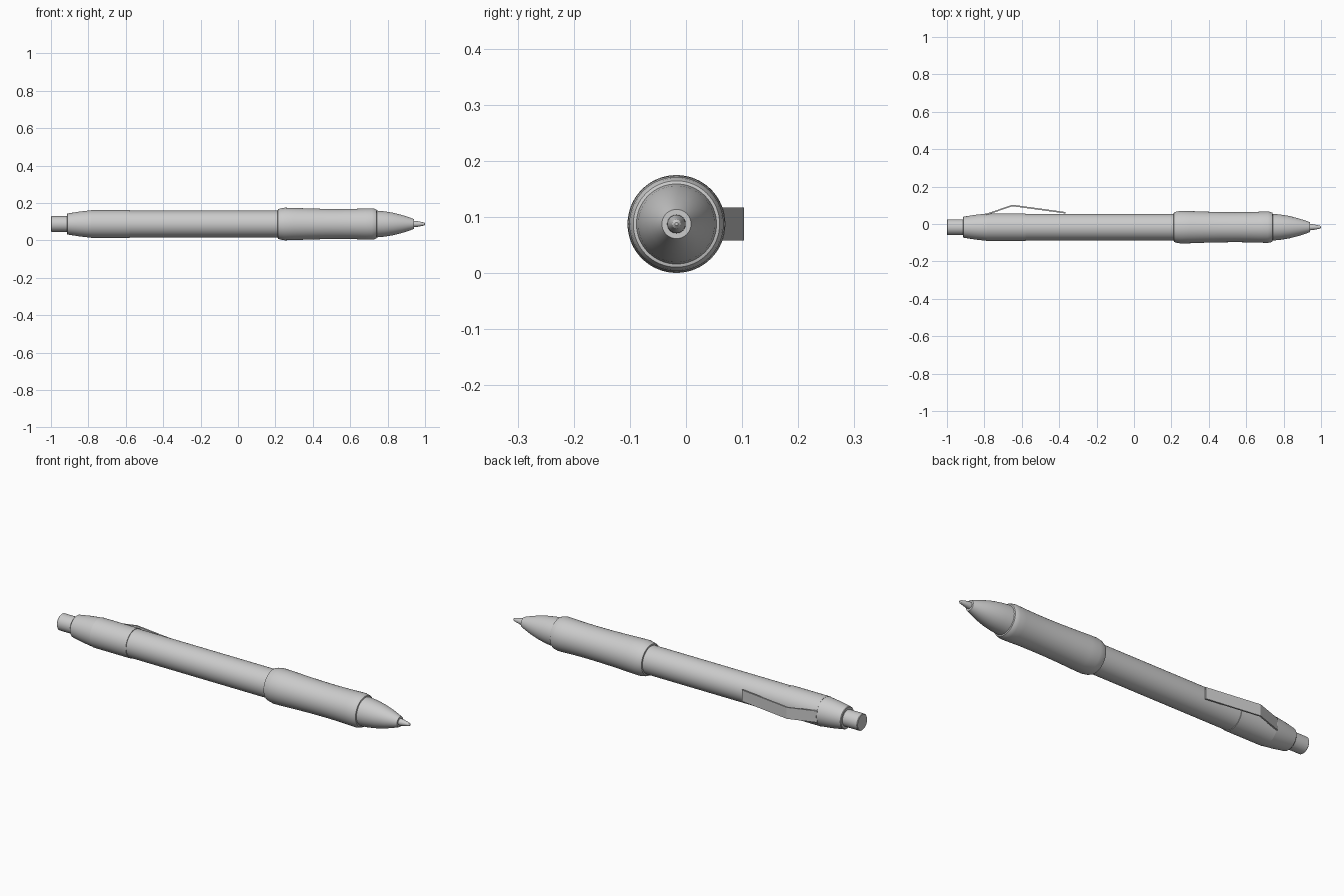
import bpy, bmesh, math
from mathutils import Vector

cube = bpy.data.objects.get("Cube")
if cube:
    bpy.data.objects.remove(cube, do_unlink=True)

AXIS = Vector((0, -0.017, 0.0875))  # centre line of the pen

grey = bpy.data.materials.new("plain grey")
grey.use_nodes = True
grey.diffuse_color = (0.6, 0.6, 0.6, 1)
grey.node_tree.nodes["Principled BSDF"].inputs["Base Color"].default_value = (0.6, 0.6, 0.6, 1)


def finish(name, bm):
    bmesh.ops.recalc_face_normals(bm, faces=bm.faces)
    mesh = bpy.data.meshes.new(name)
    bm.to_mesh(mesh)
    bm.free()
    mesh.materials.append(grey)
    obj = bpy.data.objects.new(name, mesh)
    bpy.context.collection.objects.link(obj)
    return obj


def lathe(name, profile, segments=64):
    """Spin (x, radius) points around the pen's axis, closing both ends."""
    points = [(profile[0][0], 0)] + profile + [(profile[-1][0], 0)]
    bm = bmesh.new()
    verts = [bm.verts.new(AXIS + Vector((x, 0, r))) for x, r in points]
    edges = [bm.edges.new(pair) for pair in zip(verts, verts[1:])]
    bmesh.ops.spin(bm, geom=verts + edges, cent=AXIS, axis=(1, 0, 0),
                   angle=math.tau, steps=segments, use_merge=False)
    bmesh.ops.remove_doubles(bm, verts=bm.verts, dist=0.0001)
    obj = finish(name, bm)
    bpy.ops.object.select_all(action='DESELECT')
    obj.select_set(True)
    bpy.context.view_layer.objects.active = obj
    bpy.ops.object.shade_smooth_by_angle(angle=math.radians(30))
    return obj


# Rear end: push button, tapered cap and collar
lathe("push_button", [(-1, 0.039), (-0.997, 0.042), (-0.9, 0.042)])
lathe("tapered_cap", [(-0.915, 0.053), (-0.912, 0.056), (-0.85, 0.066), (-0.787, 0.073)])
lathe("collar", [(-0.787, 0.074), (-0.58, 0.074)])

# Main tube
lathe("barrel", [(-0.59, 0.071), (0.23, 0.071)])

# Waisted soft grip
lathe("grip", [(0.212, 0.072), (0.213, 0.078), (0.225, 0.083), (0.25, 0.0872),
               (0.3, 0.086), (0.38, 0.083), (0.46, 0.081), (0.54, 0.0802),
               (0.62, 0.081), (0.68, 0.083), (0.715, 0.084), (0.73, 0.0815),
               (0.74, 0.077), (0.742, 0.071)])

# Nose cone and writing point
lathe("nose_cone", [(0.735, 0.072), (0.78, 0.068), (0.83, 0.06),
                    (0.88, 0.047), (0.92, 0.034), (0.942, 0.026)])
lathe("writing_point", [(0.93, 0.017), (0.955, 0.016), (0.985, 0.01),
                        (0.995, 0.008), (1.0, 0.003)])

# Bent flat pocket clip on the back side
path = [(-0.79, 0.055), (-0.65, 0.103), (-0.365, 0.064)]
thickness, half_width = 0.008, 0.0295
outline = path + [(x, y - thickness) for x, y in reversed(path)]
bm = bmesh.new()
face = bm.faces.new([bm.verts.new((x, y, AXIS.z - half_width)) for x, y in outline])
extruded = bmesh.ops.extrude_face_region(bm, geom=[face], use_keep_orig=True)
top = [v for v in extruded["geom"] if isinstance(v, bmesh.types.BMVert)]
bmesh.ops.translate(bm, verts=top, vec=(0, 0, 2 * half_width))
finish("pocket_clip", bm)
